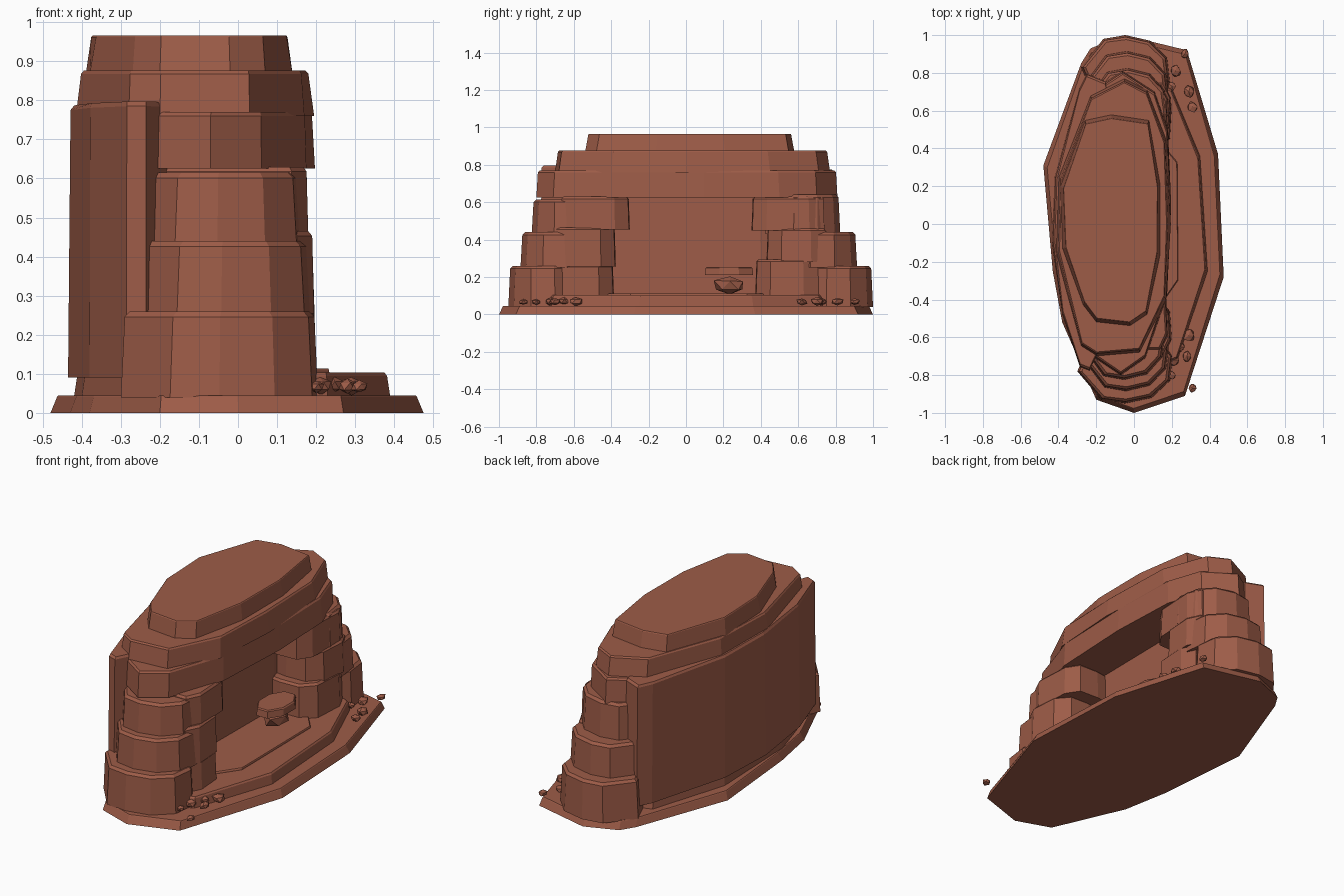
import bpy, bmesh, math, random
from mathutils import Vector

random.seed(4)
old = bpy.data.objects.get("Cube")
if old:
    bpy.data.objects.remove(old, do_unlink=True)

clay = bpy.data.materials.new("red_clay_rock")
color = (0.34, 0.107, 0.064, 1)
clay.diffuse_color = color
clay.use_nodes = True
clay.node_tree.nodes["Principled BSDF"].inputs["Base Color"].default_value = color
clay.node_tree.nodes["Principled BSDF"].inputs["Roughness"].default_value = 0.9


def finish(name, bm):
    bmesh.ops.recalc_face_normals(bm, faces=bm.faces)
    mesh = bpy.data.meshes.new(name)
    bm.to_mesh(mesh)
    bm.free()
    mesh.materials.append(clay)
    obj = bpy.data.objects.new(name, mesh)
    bpy.context.collection.objects.link(obj)
    return obj


def slab(name, outline, z0, z1, taper=0.02, lip=0.012, tilt=0.0):
    """Rock layer: outline at the bottom, leaning in by taper, with a chipped top lip."""
    bm = bmesh.new()
    mid = sum((Vector(p) for p in outline), Vector((0, 0))) / len(outline)
    rings = []
    for z, inset in ((z0, 0), (z1 - lip, taper), (z1, taper + lip)):
        ring = []
        for p in outline:
            d = Vector(p) - mid
            q = mid + d * (1 - inset / d.length)
            ring.append(bm.verts.new((q.x, q.y, z + (tilt * d.y if z > z0 else 0))))
        rings.append(ring)
    n = len(outline)
    bm.faces.new(rings[0])
    bm.faces.new(rings[-1])
    for a, b in zip(rings, rings[1:]):
        for i in range(n):
            j = (i + 1) % n
            bm.faces.new((a[i], a[j], b[j], b[i]))
    return finish(name, bm)


def end_block(name, side, x0, x1, tip, z0, z1):
    """Outer pillar stone, rounded towards the end of the arch."""
    w = x1 - x0
    pts = [(x0, tip - 0.17), (x0 + 0.25 * w, tip - 0.02), (x0 + 0.5 * w, tip),
           (x0 + 0.78 * w, tip - 0.03), (x1 - 0.015, tip - 0.12),
           (x1, tip - 0.25), (x1 - 0.1, tip - 0.4), (x0 + 0.1, tip - 0.4)]
    slab(name, [(x, side * y) for x, y in pts], z0, z1, 0.01, 0.014)


def inner_block(name, side, x1, near, far, z0, z1):
    """Inner pillar stone, facing the opening."""
    pts = [(-0.2, near + 0.03), (0.0, near), (0.12, near + 0.005), (x1 - 0.01, near + 0.08),
           (x1, far - 0.08), (x1 - 0.04, far), (-0.2, far)]
    slab(name, [(x, side * y) for x, y in pts], z0, z1, 0.006, 0.012)


def rock(name, loc, size):
    bm = bmesh.new()
    bmesh.ops.create_icosphere(bm, subdivisions=1, radius=1)
    for v in bm.verts:
        v.co *= random.uniform(0.8, 1.1)
        v.co = Vector((v.co.x * size[0], v.co.y * size[1], v.co.z * size[2])) + Vector(loc)
    finish(name, bm)


# Ground layers
slab("ground_base", [(-0.05, 1.0), (0.28, 0.92), (0.445, 0.37), (0.475, -0.28), (0.27, -0.91),
                     (0, -1.0), (-0.2, -0.93), (-0.38, -0.52), (-0.43, -0.25), (-0.48, 0.31),
                     (-0.28, 0.85), (-0.23, 0.93)], 0, 0.045, 0.02, 0.004)
slab("ground_step", [(0.02, 0.8), (0.2, 0.72), (0.35, 0.36), (0.39, -0.25), (0.23, -0.72),
                     (0, -0.82), (-0.28, -0.7), (-0.4, -0.3), (-0.42, 0.25), (-0.28, 0.7)],
     0.04, 0.103, 0.01, 0.008)
slab("chamber_floor", [(-0.2, 0.48), (0.12, 0.46), (0.23, 0.33), (0.235, -0.3), (0.15, -0.42),
                       (-0.2, -0.45)], 0.095, 0.113, 0.004, 0.004)

# Back wall
slab("back_wall", [(-0.25, 0.8), (-0.29, 0.72), (-0.42, 0.25), (-0.435, -0.1), (-0.38, -0.48),
                   (-0.285, -0.76), (-0.235, -0.78), (-0.06, -0.42), (-0.05, 0.4), (-0.15, 0.76)],
     0.09, 0.785, 0.008, 0.012, -0.015)

# Stacked pillars at both ends: x0, x1, tip, z0, z1
outer = {
    -1: [(-0.3, 0.205, 0.95, 0.04, 0.26), (-0.27, 0.185, 0.885, 0.25, 0.44),
         (-0.27, 0.165, 0.825, 0.43, 0.615)],
    1: [(-0.28, 0.19, 1.0, 0.04, 0.26), (-0.26, 0.185, 0.915, 0.25, 0.44),
        (-0.25, 0.18, 0.825, 0.43, 0.64)],
}
# x1, near, far, z0, z1
inner = {
    -1: [(0.2, 0.385, 0.69, 0.1, 0.265), (0.195, 0.375, 0.7, 0.255, 0.465),
         (0.18, 0.3, 0.67, 0.455, 0.63)],
    1: [(0.2, 0.37, 0.71, 0.1, 0.295), (0.195, 0.43, 0.75, 0.28, 0.46),
        (0.18, 0.35, 0.74, 0.45, 0.63)],
}
for side, label in ((-1, "front"), (1, "back")):
    for i, spec in enumerate(outer[side]):
        end_block(f"{label}_outer_stone_{i + 1}", side, *spec)
    for i, spec in enumerate(inner[side]):
        inner_block(f"{label}_inner_stone_{i + 1}", side, *spec)

# Roof layers
slab("roof_lower", [(-0.06, 0.81), (-0.2, 0.72), (-0.37, 0.3), (-0.38, -0.3), (-0.22, -0.7),
                    (-0.07, -0.8), (0.06, -0.71), (0.175, -0.38), (0.197, 0.1), (0.18, 0.5),
                    (0.11, 0.7)], 0.625, 0.77, 0.008, 0.01)
slab("roof_middle", [(-0.05, 0.77), (-0.23, 0.68), (-0.4, 0.25), (-0.415, -0.15), (-0.28, -0.65),
                     (-0.2, -0.7), (0.03, -0.68), (0.17, -0.4), (0.195, 0), (0.17, 0.45),
                     (0.07, 0.71)], 0.76, 0.876, 0.015, 0.008)
slab("roof_top", [(-0.26, 0.55), (-0.12, 0.58), (0.08, 0.55), (0.14, 0.21), (0.14, -0.16),
                  (0.07, -0.48), (-0.02, -0.54), (-0.2, -0.52), (-0.27, -0.43), (-0.38, -0.13),
                  (-0.39, 0.2)], 0.865, 0.966, 0.018, 0.004)

# Stone table on a boulder
table = [(0.08 + 0.09 * math.cos(a), 0.23 + 0.14 * math.sin(a))
         for a in (math.pi * (k + 0.5) / 4 for k in range(8))]
slab("table_top", table, 0.21, 0.253, 0.004, 0.006)
rock("table_boulder", (0.08, 0.235, 0.155), (0.065, 0.095, 0.055))

# Loose rocks beside the pillars
places = [(0.31, -0.87), (0.2, -0.8), (0.21, -0.72), (0.28, -0.7), (0.24, -0.65), (0.29, -0.59),
          (0.26, -0.58), (0.27, 0.9), (0.22, 0.81), (0.2, 0.73), (0.29, 0.7), (0.31, 0.62)]
for i, (x, y) in enumerate(places):
    r = random.uniform(0.02, 0.034)
    rock(f"loose_rock_{i + 1}", (x, y, 0.06 + 0.3 * r), (r, r * 1.15, r * 0.75))
